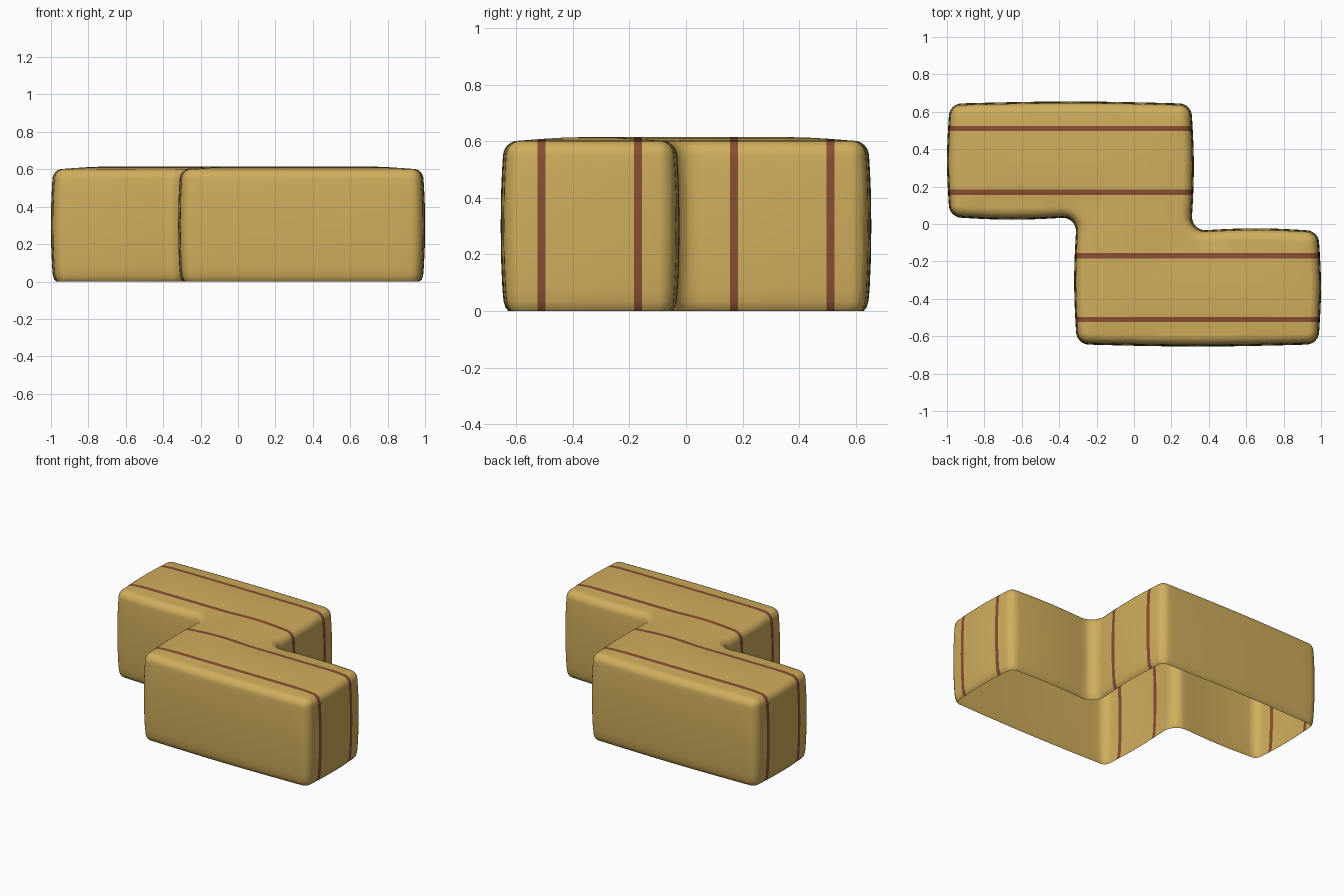
import bpy, bmesh, math
from mathutils import Vector

if "Cube" in bpy.data.objects:
    bpy.data.objects.remove(bpy.data.objects["Cube"])

# Colours
def material(name, rgb):
    m = bpy.data.materials.new(name)
    m.diffuse_color = (*rgb, 1)
    m.use_nodes = True
    m.node_tree.nodes["Principled BSDF"].inputs["Base Color"].default_value = m.diffuse_color
    return m

cloth = material("mustard_cloth", (0.63, 0.42, 0.107))
seam = material("brown_seam", (0.25, 0.075, 0.032))

# S-shaped plan, counter-clockwise
PLAN = [Vector(p) for p in [(-.31, -.645), (.99, -.645), (.99, -.033), (.31, -.033),
                            (.31, .645), (-.99, .645), (-.99, .033), (-.31, .033)]]
RADIUS, BULGE, ARC, EDGE = 0.07, 0.01, 6, 12

def outline(inset):
    """Rounded plan pulled in by inset, with slightly swollen edges."""
    corners = []
    n = len(PLAN)
    for i, p in enumerate(PLAN):
        a = (p - PLAN[i - 1]).normalized()
        b = (PLAN[(i + 1) % n] - p).normalized()
        convex = a.x * b.y - a.y * b.x > 0
        s = 1 if convex else -1
        r = RADIUS - s * inset
        c = p + (b - a) * RADIUS
        na, nb = Vector((a.y, -a.x)) * s, Vector((b.y, -b.x)) * s
        arc = []
        for k in range(ARC + 1):
            t = k / ARC * math.pi / 2
            arc.append(c + (na * math.cos(t) + nb * math.sin(t)) * r)
        corners.append(arc)
    pts = []
    for i, arc in enumerate(corners):
        pts += arc
        s, e = arc[-1], corners[(i + 1) % n][0]
        d = (e - s).normalized()
        out = Vector((d.y, -d.x))
        for k in range(1, EDGE):
            t = k / EDGE
            pts.append(s.lerp(e, t) + out * BULGE * math.sin(math.pi * t))
    return pts

# Side profile: height and inset, rounded at foot and top rim
rings = [(0, .027), (.012, .017), (.035, .01), (.08, .006), (.18, .0015), (.3, 0),
         (.42, .0015), (.5, .005)]
for k in range(7):
    t = k / 6 * math.pi / 2
    rings.append((.547 + .055 * math.sin(t), .008 + .055 * (1 - math.cos(t))))

bm = bmesh.new()
loops = [[bm.verts.new((p.x, p.y, z)) for p in outline(d)] for z, d in rings]
for lo, hi in zip(loops, loops[1:]):
    for i in range(len(lo)):
        j = (i + 1) % len(lo)
        bm.faces.new((lo[i], lo[j], hi[j], hi[i]))
top = bm.faces.new(loops[-1])   # underside stays open

def cut(co, no):
    bmesh.ops.bisect_plane(bm, geom=bm.verts[:] + bm.edges[:] + bm.faces[:],
                           dist=1e-5, plane_co=co, plane_no=no)

# Seam edges, then a grid so the top can swell
SEAMS, HALF = (-.51, -.17, .17, .51), 0.014
for y in SEAMS:
    for s in (-HALF, HALF):
        cut((0, y + s, 0), (0, 1, 0))
for y in (-.59, -.43, -.34, -.25, -.0913, -.0517, .0011, .0517, .0913, .25, .34, .43, .59):
    cut((0, y, 0), (0, 1, 0))
for k in range(24):
    cut((-.9487 + k * .0825, 0, 0), (1, 0, 0))

# Soft dome on the top, by distance from the outline
BOXES = [(-.93, .25, .095, .585), (-.25, .93, -.585, -.095), (-.25, .25, -.585, .585)]
for v in bm.verts:
    if v.co.z > .6015:
        x, y = v.co.x, v.co.y
        d = max(min(x - a, b - x, y - c, e - y) for a, b, c, e in BOXES)
        t = max(0, min(1, d / .24))
        v.co.z += .013 * math.sin(t * math.pi / 2)

# Seams run over the top and down the end faces
bm.normal_update()
for f in bm.faces:
    y = f.calc_center_median().y
    f.smooth = True
    if any(abs(y - s) < HALF for s in SEAMS) and abs(f.normal.y) < .5:
        f.material_index = 1

mesh = bpy.data.meshes.new("padded_block")
bm.to_mesh(mesh)
bm.free()
mesh.materials.append(cloth)
mesh.materials.append(seam)
obj = bpy.data.objects.new("padded_block", mesh)
bpy.context.collection.objects.link(obj)
